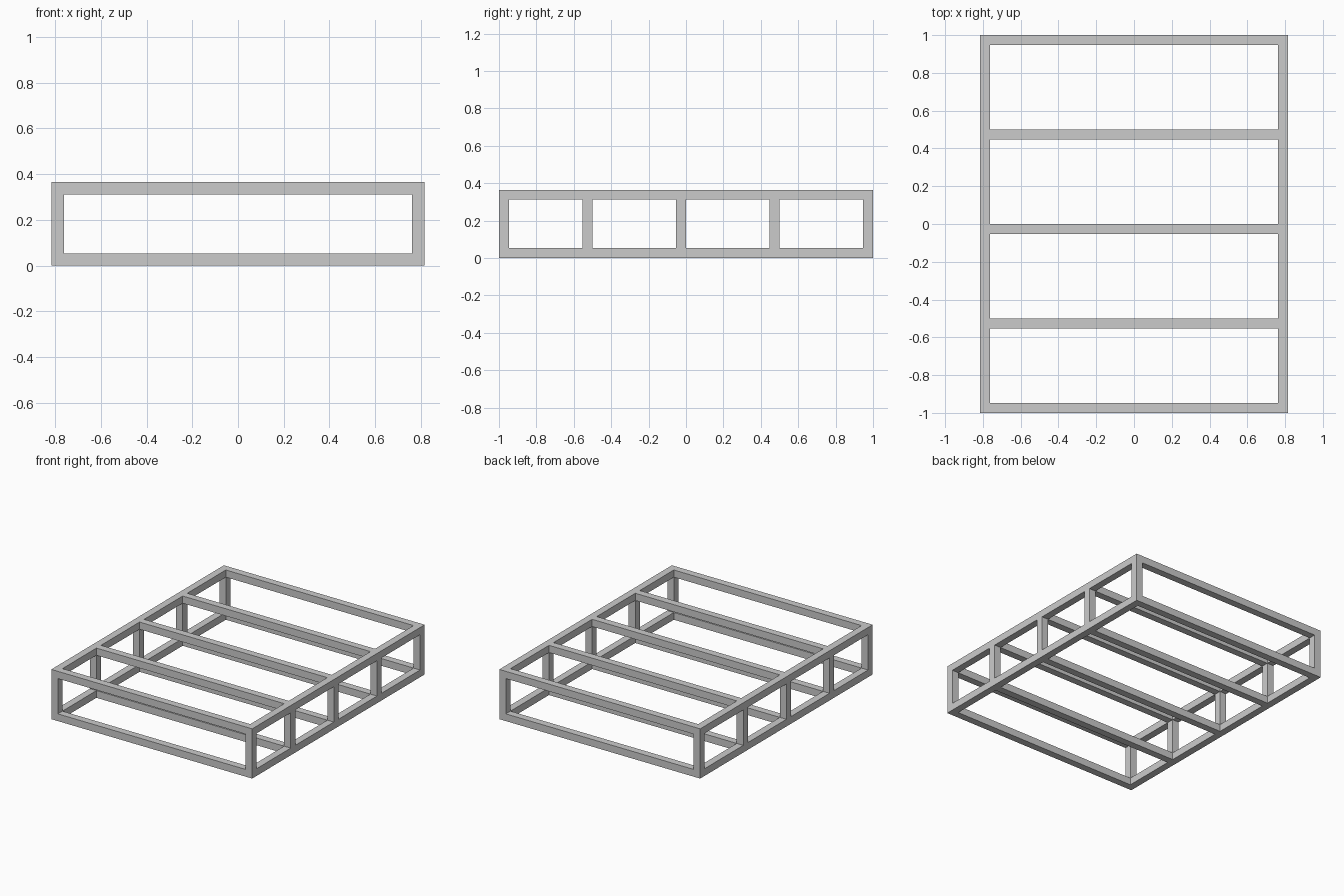
import bpy

if "Cube" in bpy.data.objects:
    bpy.data.objects.remove(bpy.data.objects["Cube"])

T = 0.053                 # beam thickness
X, Y, H = 0.815, 1.0, 0.365
XI = X - T                # inner face of the side rails


def beam(name, lo, hi):
    """Box beam spanning two opposite corners."""
    bpy.ops.mesh.primitive_cube_add(size=1, location=[(a + b) / 2 for a, b in zip(lo, hi)])
    ob = bpy.context.object
    ob.name = name
    ob.scale = [b - a for a, b in zip(lo, hi)]
    bpy.ops.object.transform_apply(location=False, rotation=False, scale=True)
    return ob


# upper edge (in y) of each cross frame; the inner ones are not quite symmetric
stations = [-Y + T, -0.5, 0.0, 0.5, Y]
sides = {"left": -X, "right": XI}
levels = {"bottom": 0.0, "top": H - T}

for level, z in levels.items():
    # long side rails
    for side, x in sides.items():
        beam(f"{level}_{side}_rail", (x, -Y, z), (x + T, Y, z + T))
    # cross bars between the rails
    for i, y in enumerate(stations):
        beam(f"{level}_cross_bar_{i + 1}", (-XI, y - T, z), (XI, y, z + T))

# upright posts between bottom and top rails
for side, x in sides.items():
    for i, y in enumerate(stations):
        beam(f"{side}_post_{i + 1}", (x, y - T, T), (x + T, y, H - T))
